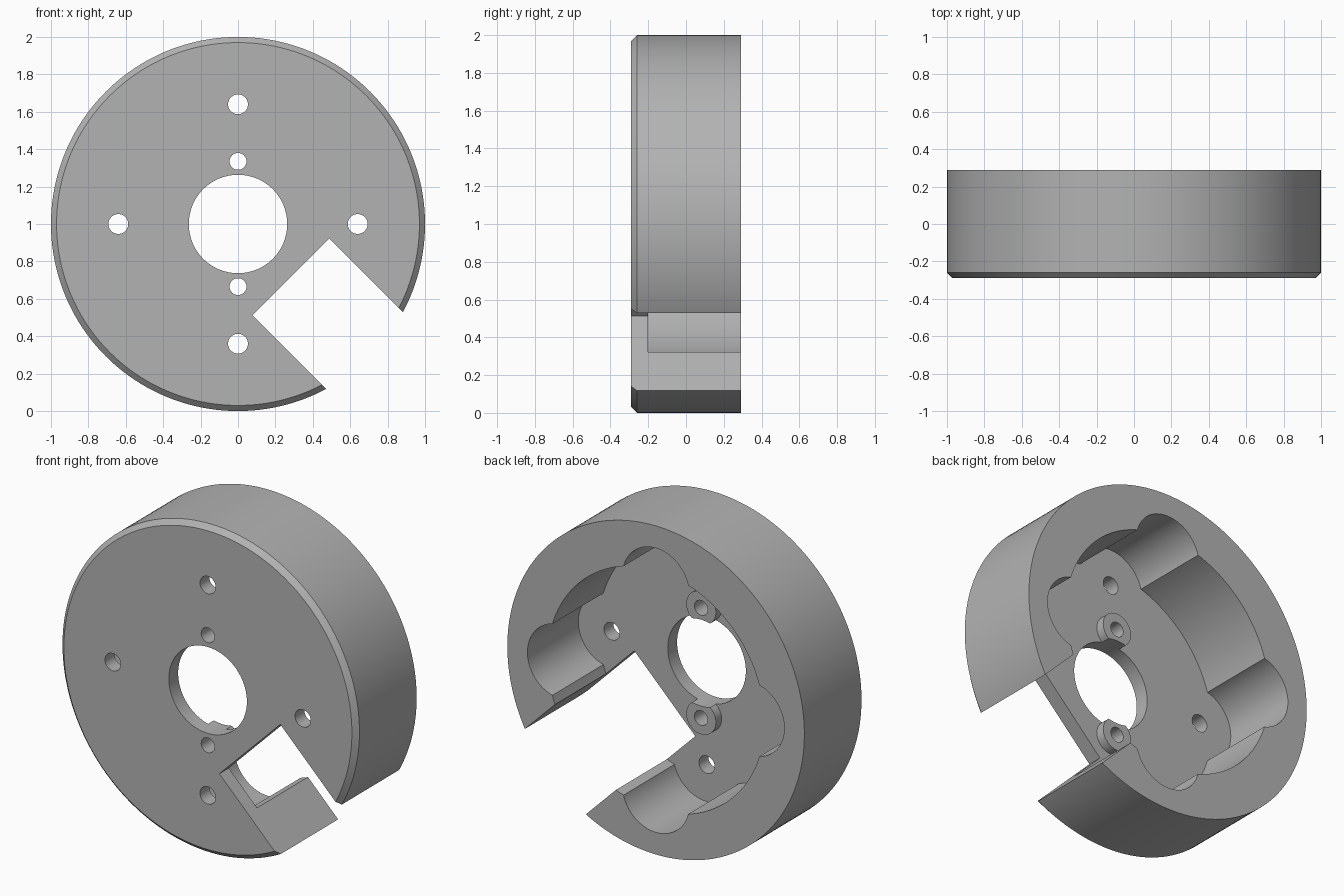
import bpy, bmesh, math
from mathutils import Matrix

if "Cube" in bpy.data.objects:
    bpy.data.objects.remove(bpy.data.objects["Cube"])

FRONT, FLOOR, BACK = -0.29, -0.2, 0.29
BOSS_TOP = -0.145
OVER = 0.1  # overshoot of cutters past the faces they pierce

grey = bpy.data.materials.new("machined grey")
grey.use_nodes = True
grey.diffuse_color = (0.45, 0.45, 0.45, 1)
grey.node_tree.nodes["Principled BSDF"].inputs["Base Color"].default_value = (0.45, 0.45, 0.45, 1)


def finish(bm, name):
    mesh = bpy.data.meshes.new(name)
    bmesh.ops.recalc_face_normals(bm, faces=bm.faces)
    bm.to_mesh(mesh)
    bm.free()
    mesh.materials.append(grey)
    obj = bpy.data.objects.new(name, mesh)
    bpy.context.collection.objects.link(obj)
    return obj


def cylinder(name, x, z, radius, y0, y1, sides=64, chamfer=0):
    """Cylinder along y, with z measured from the disc centre."""
    bm = bmesh.new()
    place = Matrix.Translation((x, (y0 + y1) / 2, z + 1)) @ Matrix.Rotation(math.pi / 2, 4, "X")
    bmesh.ops.create_cone(bm, cap_ends=True, segments=sides, radius1=radius,
                          radius2=radius, depth=y1 - y0, matrix=place)
    if chamfer:
        rim = [e for e in bm.edges if all(v.co.y < y0 + 0.001 for v in e.verts)]
        bmesh.ops.bevel(bm, geom=rim, offset=chamfer, segments=1, affect="EDGES")
    return finish(bm, name)


def combine(target, tool, operation):
    mod = target.modifiers.new(tool.name, "BOOLEAN")
    mod.operation, mod.solver, mod.object = operation, "EXACT", tool
    bpy.context.view_layer.objects.active = target
    bpy.ops.object.modifier_apply(modifier=mod.name)
    bpy.data.objects.remove(tool)


def cut(tool):
    combine(housing, tool, "DIFFERENCE")


# Disc with a chamfered front rim
housing = cylinder("round_housing", 0, 0, 1, FRONT, BACK, 160, 0.03)

# Pocket open to the back: a round well with four lobes
cut(cylinder("well", 0, 0, 0.73, FLOOR, BACK + OVER, 128))
lobes = [(0.64, 0), (-0.64, 0), (0, 0.64), (0, -0.64)]
for x, z in lobes:
    cut(cylinder("lobe", x, z, 0.225, FLOOR, BACK + OVER))

# Raised bosses around the small holes
for z in (0.335, -0.335):
    combine(housing, cylinder("boss", 0, z, 0.1, FLOOR - 0.04, BOSS_TOP, 48), "UNION")

# Centre bore, small boss holes and lobe holes
cut(cylinder("bore", 0, 0, 0.263, FRONT - OVER, BACK + OVER, 96))
for z in (0.335, -0.335):
    cut(cylinder("boss_hole", 0, z, 0.045, FRONT - OVER, BACK + OVER, 32))
for x, z in lobes:
    cut(cylinder("lobe_hole", x, z, 0.053, FRONT - OVER, BACK + OVER, 32))

# Square-sided notch through the lower left rim
bm = bmesh.new()
bmesh.ops.create_cube(bm, size=1, matrix=Matrix.Translation((0, 0, 1))
                      @ Matrix.Rotation(math.pi / 4, 4, "Y")
                      @ Matrix.Translation((0.9, 0, 0))
                      @ Matrix.Diagonal((1, 1, 0.58, 1)))
cut(finish(bm, "notch"))

# Smooth round walls, sharp edges
bpy.ops.object.select_all(action="DESELECT")
housing.select_set(True)
bpy.context.view_layer.objects.active = housing
bpy.ops.object.shade_smooth_by_angle(angle=math.radians(25))
